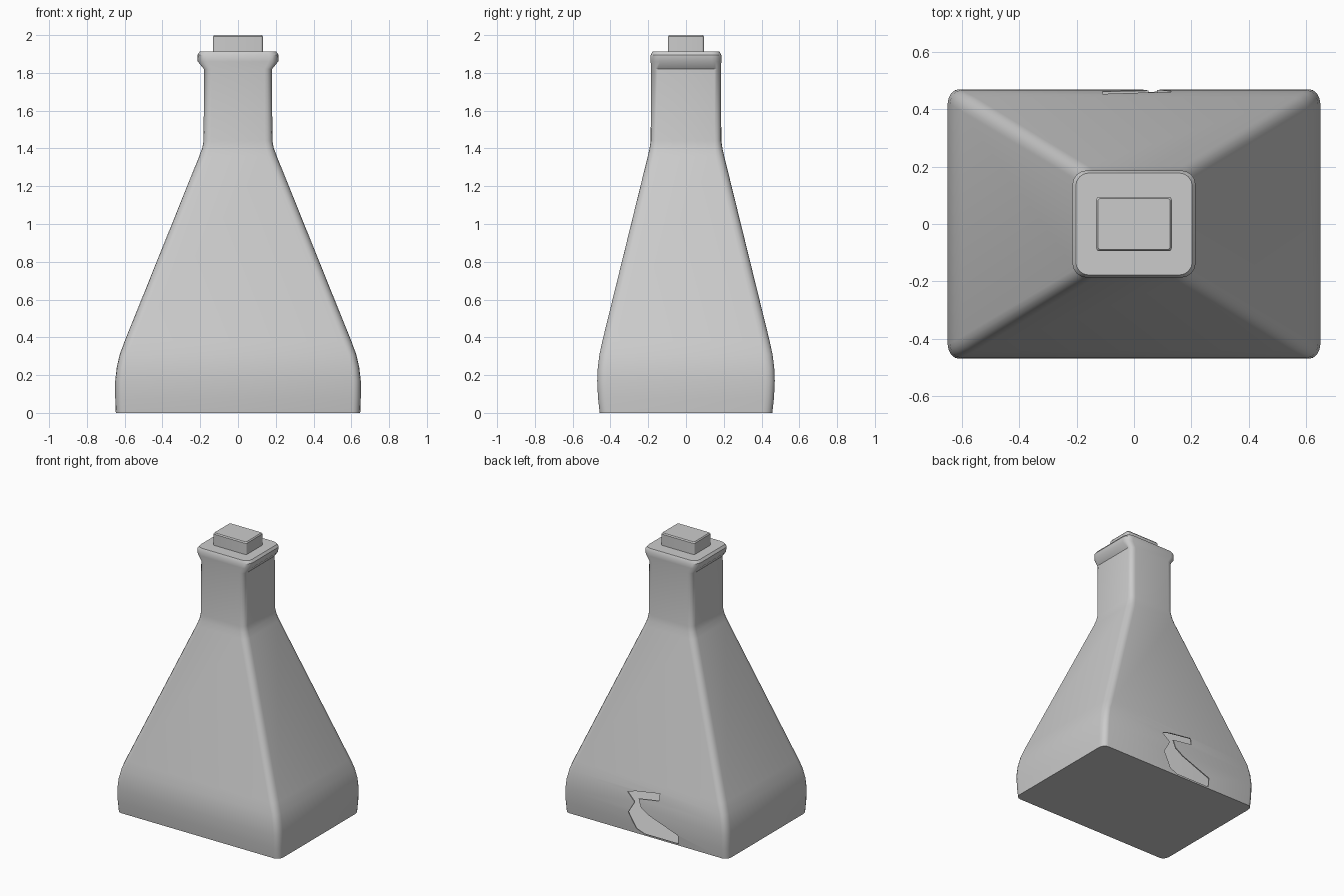
import bpy, bmesh, math

cube = bpy.data.objects.get("Cube")
if cube:
    bpy.data.objects.remove(cube, do_unlink=True)

grey = bpy.data.materials.new("plain_grey")
grey.use_nodes = True
colour = (0.6, 0.6, 0.6, 1)
grey.diffuse_color = colour
grey.node_tree.nodes["Principled BSDF"].inputs["Base Color"].default_value = colour


def make_object(name, bm):
    bmesh.ops.recalc_face_normals(bm, faces=bm.faces)
    mesh = bpy.data.meshes.new(name)
    bm.to_mesh(mesh)
    bm.free()
    mesh.materials.append(grey)
    obj = bpy.data.objects.new(name, mesh)
    bpy.context.collection.objects.link(obj)
    return obj


def select(obj):
    bpy.ops.object.select_all(action='DESELECT')
    obj.select_set(True)
    bpy.context.view_layer.objects.active = obj


def rounded_ring(bm, z, hx, hy, rx, ry, steps=4):
    """Rectangle with rounded corners, one ring of vertices."""
    ring = []
    for quarter, (sx, sy) in enumerate([(1, 1), (-1, 1), (-1, -1), (1, -1)]):
        for i in range(steps + 1):
            a = math.pi / 2 * (quarter + i / steps)
            ring.append(bm.verts.new((sx * (hx - rx) + rx * math.cos(a),
                                      sy * (hy - ry) + ry * math.sin(a), z)))
    return ring


def loft(name, profile):
    """Skin rounded rectangles given as (z, half x, half y, corner x, corner y)."""
    bm = bmesh.new()
    rings = [rounded_ring(bm, *p) for p in profile]
    for low, high in zip(rings, rings[1:]):
        for i in range(len(low)):
            j = (i + 1) % len(low)
            bm.faces.new((low[i], low[j], high[j], high[i]))
    bm.faces.new(rings[0][::-1])
    bm.faces.new(rings[-1])
    return make_object(name, bm)


# Bottle: base, sloped shoulders, neck and flared lip
bottle = loft("bottle", [
    (0, .647, .457, .04, .05), (.08, .65, .466, .04, .05),
    (.17, .65, .47, .04, .05), (.24, .642, .467, .04, .05),
    (.31, .626, .458, .04, .05), (.38, .6, .443, .045, .05),
    (1.36, .205, .202, .045, .045), (1.4, .19, .193, .04, .04),
    (1.44, .182, .187, .04, .035), (1.82, .18, .185, .04, .035),
    (1.86, .213, .187, .05, .05), (1.895, .215, .187, .05, .05),
    (1.912, .203, .178, .045, .045)])

# Thin wall so the jagged break opens into a hollow body
wall = bottle.modifiers.new("wall", 'SOLIDIFY')
wall.thickness = .008
wall.offset = -1

# Jagged hole low in the back wall
outline = [(.14, .28), (.08, .3), (-.11, .33), (-.11, .28), (.05, .255),
           (.03, .2), (-.03, .16), (-.26, .075), (-.26, .012),
           (.01, .012), (.07, .035), (.13, .14), (.08, .225)]
bm = bmesh.new()
near = [bm.verts.new((x, .38, z)) for x, z in outline]
far = [bm.verts.new((x, .6, z)) for x, z in outline]
bm.faces.new(near)
bm.faces.new(far[::-1])
for i in range(len(near)):
    j = (i + 1) % len(near)
    bm.faces.new((near[i], far[i], far[j], near[j]))
cutter = make_object("hole_cutter", bm)
cutter.hide_render = True
cut = bottle.modifiers.new("hole", 'BOOLEAN')
cut.operation = 'DIFFERENCE'
cut.solver = 'EXACT'
cut.object = cutter
select(bottle)
for name in ("wall", "hole"):
    bpy.ops.object.modifier_apply(modifier=name)
bpy.data.objects.remove(cutter, do_unlink=True)

# Stopper
stopper = loft("stopper", [
    (1.905, .132, .095, .012, .012), (1.992, .132, .095, .012, .012),
    (2.0, .126, .089, .01, .01)])

for obj in (bottle, stopper):
    select(obj)
    bpy.ops.object.shade_smooth_by_angle(angle=math.radians(35))
